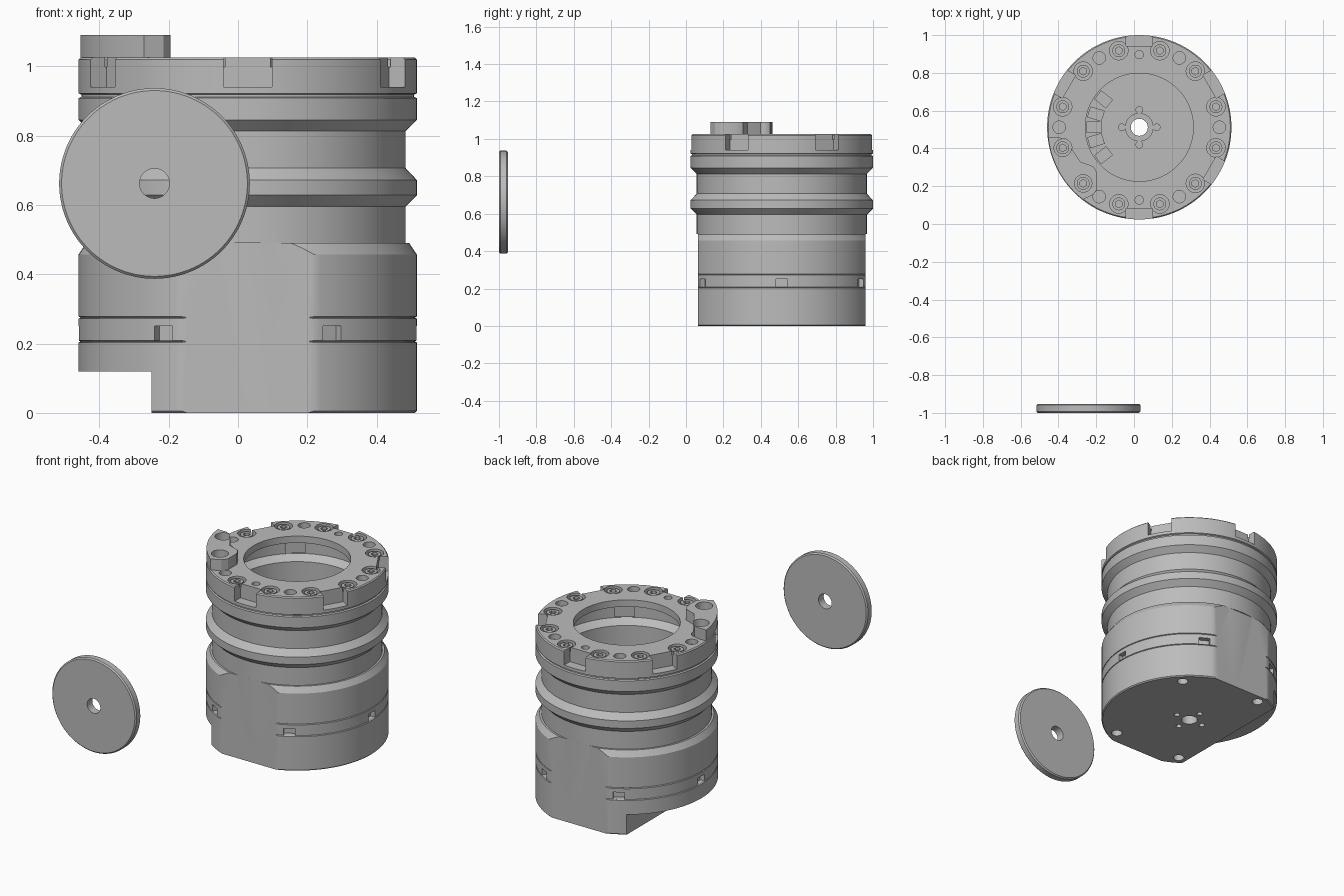
import bpy, bmesh, math
from mathutils import Matrix, Vector

if "Cube" in bpy.data.objects:
    bpy.data.objects.remove(bpy.data.objects["Cube"], do_unlink=True)

CX, CY, R, NECK, FLAT = 0.028, 0.512, 0.488, 0.455, 0.449
TOP = 1.025

grey = bpy.data.materials.new("plain grey")
grey.use_nodes = True
grey.diffuse_color = (0.5, 0.5, 0.5, 1)
grey.node_tree.nodes["Principled BSDF"].inputs["Base Color"].default_value = (0.5, 0.5, 0.5, 1)


def finish(name, bm, matrix=None):
    bmesh.ops.recalc_face_normals(bm, faces=bm.faces)
    if matrix:
        bm.transform(matrix)
    mesh = bpy.data.meshes.new(name)
    bm.to_mesh(mesh)
    bm.free()
    mesh.materials.append(grey)
    obj = bpy.data.objects.new(name, mesh)
    bpy.context.collection.objects.link(obj)
    return obj


def lathe(name, profile, matrix, steps=128):
    """Spin a closed (radius, height) profile about z."""
    bm = bmesh.new()
    rings = []
    for i in range(steps):
        a = math.tau * i / steps
        rings.append([bm.verts.new((r * math.cos(a), r * math.sin(a), z)) for r, z in profile])
    n = len(profile)
    for i in range(steps):
        a, b = rings[i], rings[(i + 1) % steps]
        for j in range(n):
            k = (j + 1) % n
            bm.faces.new((a[j], b[j], b[k], a[k]))
    return finish(name, bm, matrix)


def polar(r, deg, z=0.0):
    a = math.radians(deg)
    return Vector((CX + r * math.cos(a), CY + r * math.sin(a), z))


def add_cyl(bm, r, deg, radius, z0, z1, sides=24):
    m = Matrix.Translation(polar(r, deg, (z0 + z1) / 2))
    bmesh.ops.create_cone(bm, cap_ends=True, segments=sides, radius1=radius,
                          radius2=radius, depth=z1 - z0, matrix=m)


def add_box(bm, r, deg, size, z0, z1):
    """Box turned to face outward; size is (radial, tangential)."""
    m = (Matrix.Translation(polar(r, deg, (z0 + z1) / 2))
         @ Matrix.Rotation(math.radians(deg), 4, 'Z')
         @ Matrix.Diagonal((size[0], size[1], z1 - z0, 1)))
    bmesh.ops.create_cube(bm, size=1, matrix=m)


def cut(target, bm):
    cutter = finish("cutter", bm)
    cutter.hide_render = True
    mod = target.modifiers.new("cut", 'BOOLEAN')
    mod.operation, mod.solver, mod.object = 'DIFFERENCE', 'EXACT', cutter
    bpy.context.view_layer.objects.active = target
    bpy.ops.object.modifier_apply(modifier=mod.name)
    bpy.data.objects.remove(cutter, do_unlink=True)


# Housing: outer wall with flanges, open top ring, hollow chamber, central bore
outer = [(0.045, 0), (R - 0.006, 0), (R, 0.006), (R, 0.203), (R - 0.006, 0.206), (R, 0.209),
         (R, 0.272), (R - 0.006, 0.275), (R, 0.278), (R, 0.457), (0.466, 0.49), (NECK, 0.49),
         (NECK, 0.595), (R, 0.628), (R, 0.672), (NECK, 0.707), (NECK, 0.813), (R, 0.845),
         (R, 0.908), (R - 0.008, 0.912), (R - 0.008, 0.918), (R, 0.922),
         (R, TOP - 0.006), (R - 0.006, TOP)]
inner = [(0.286, TOP), (0.286, 0.985), (0.4, 0.985), (0.4, 0.87), (0.36, 0.84),
         (0.36, 0.6), (0.075, 0.6), (0.075, 0.63), (0.045, 0.63)]
housing = lathe("housing", outer + inner, Matrix.Translation((CX, CY, 0)))

# Front and back flats
bm = bmesh.new()
for deg in (90, 270):
    add_box(bm, FLAT + 0.1, deg, (0.2, 1.2), -0.1, 0.4905)
cut(housing, bm)

# Stepped recess under one side
bm = bmesh.new()
add_box(bm, 0.278 + 0.2, 180, (0.4, 1.2), -0.1, 0.12)
cut(housing, bm)

# Rim notches, lower slots
bm = bmesh.new()
for deg in range(30, 390, 60):
    add_box(bm, 0.48, deg, (0.1, 0.14), 0.94, 1.1)
for deg in range(0, 360, 60):
    add_box(bm, R, deg, (0.06, 0.06), 0.209, 0.25)
cut(housing, bm)

# Screw counterbores and plain holes in the top ring
bm = bmesh.new()
for deg in range(15, 375, 30):
    add_cyl(bm, 0.42, deg, 0.049, 0.998, 1.1)
for deg in range(0, 360, 60):
    add_cyl(bm, 0.424, deg, 0.033, 0.995, 1.1)
for deg in (90, 270):
    add_cyl(bm, 0.385, deg, 0.022, 0.995, 1.1)
cut(housing, bm)

# Holes in the underside
bm = bmesh.new()
for r, deg in ((0.43, 45), (0.43, -60), (0.425, -122), (0.43, 112)):
    add_cyl(bm, r, deg, 0.03, -0.1, 0.04)
for deg in range(0, 360, 90):
    add_cyl(bm, 0.09, deg, 0.016, -0.1, 0.03)
cut(housing, bm)

# Socket screws
bm = bmesh.new()
for deg in range(15, 375, 30):
    add_cyl(bm, 0.42, deg, 0.034, 0.99, 1.019)
screws = finish("ring_screws", bm)
bm = bmesh.new()
for deg in range(15, 375, 30):
    add_cyl(bm, 0.42, deg, 0.02, 1.005, 1.1, 6)
cut(screws, bm)

# Inner blocks below the ring, hub screws and circuit parts on the floor
bm = bmesh.new()
for deg in (127, 307):
    add_box(bm, 0.325, deg, (0.06, 0.11), 0.92, 0.985)
blocks = finish("inner_blocks", bm)
bm = bmesh.new()
for deg in range(0, 360, 90):
    add_cyl(bm, 0.092, deg, 0.02, 0.59, 0.635)
hub_screws = finish("hub_screws", bm)
bm = bmesh.new()
add_box(bm, 0.24, 180, (0.17, 0.48), 0.59, 0.606)
for deg in (142, 163, 180, 197, 218):
    add_box(bm, 0.24, deg, (0.08, 0.06), 0.59, 0.63)
circuit = finish("circuit_parts", bm)

# Raised clamp plate with two through holes
outline = [polar(R - 0.003, 186 + 46 * i / 16).to_2d() for i in range(17)]
outline += [Vector(p) for p in ((-0.215, 0.155), (-0.195, 0.185), (-0.195, 0.27), (-0.215, 0.305),
                                (-0.285, 0.33), (-0.33, 0.4), (-0.37, 0.45), (-0.4, 0.46))]
bm = bmesh.new()
face = bm.faces.new([bm.verts.new((p.x, p.y, TOP)) for p in outline])
ext = bmesh.ops.extrude_face_region(bm, geom=[face])
bmesh.ops.translate(bm, vec=(0, 0, 0.065),
                    verts=[v for v in ext["geom"] if isinstance(v, bmesh.types.BMVert)])
clamp = finish("clamp_plate", bm)
bm = bmesh.new()
for deg in (195, 225):
    add_cyl(bm, 0.42, deg, 0.046, 0.99, 1.2, 32)
cut(clamp, bm)

# Separate disc with chamfered rim and centre hole
disc = lathe("disc", [(0.043, -0.024), (0.268, -0.024), (0.275, -0.017), (0.275, 0.017),
                      (0.268, 0.024), (0.043, 0.024)],
             Matrix.Translation((-0.241, -0.976, 0.662)) @ Matrix.Rotation(math.pi / 2, 4, 'X'))

# Smooth the round walls, keep the edges sharp
bpy.ops.object.select_all(action='DESELECT')
for obj in (housing, screws, blocks, hub_screws, circuit, clamp, disc):
    obj.select_set(True)
bpy.context.view_layer.objects.active = housing
bpy.ops.object.shade_smooth_by_angle(angle=math.radians(30))
